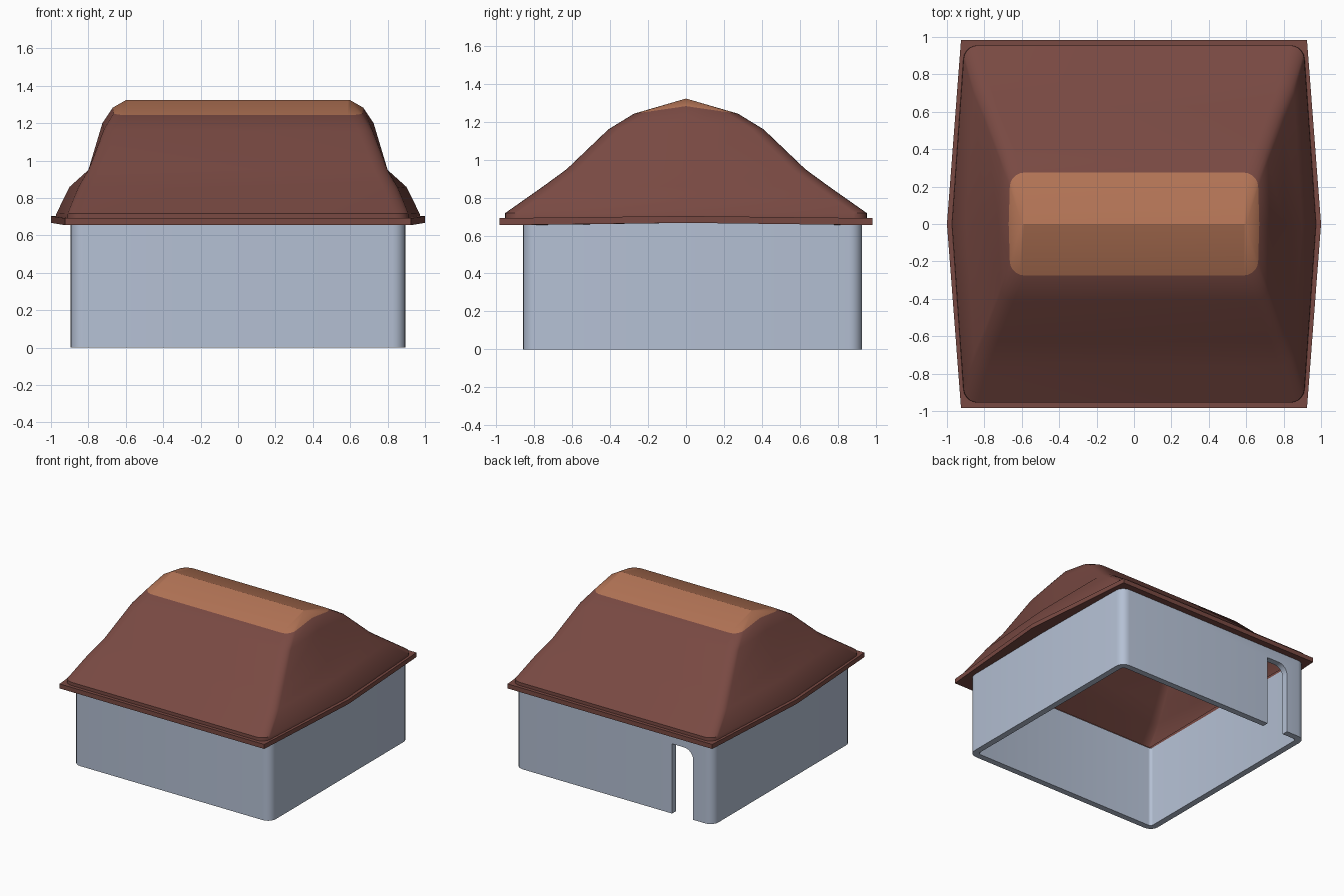
import bpy, bmesh, math
from math import pi, sin, cos

if "Cube" in bpy.data.objects:
    bpy.data.objects.remove(bpy.data.objects["Cube"])


def material(name, rgb):
    m = bpy.data.materials.new(name)
    m.diffuse_color = (*rgb, 1)
    m.use_nodes = True
    m.node_tree.nodes["Principled BSDF"].inputs["Base Color"].default_value = m.diffuse_color
    return m


WALL = material("pale blue plaster", (0.46, 0.53, 0.66))
ROOF = material("red brown roof", (0.19, 0.067, 0.055))
CAP = material("orange ridge", (0.44, 0.17, 0.09))


def ring(cx, cy, cz, mx, mz, r=0.0, seg=5, oy=0.0):
    """Rounded rectangle whose left and right sides bulge to (mx, mz) at y = 0."""
    pts = []
    for q in range(4):
        sx, sy = (1, -1, -1, 1)[q], (1, 1, -1, -1)[q]
        if q in (0, 2):
            pts.append((sx * mx, oy, mz))
        for i in range(seg + 1) if r else [0]:
            a = q * pi / 2 + (pi / 2 * i / seg if r else 0)
            x = sx * (cx - r) + r * cos(a) if r else sx * cx
            y = sy * (cy - r) + r * sin(a) if r else sy * cy
            k = 1 - abs(y) / cy
            pts.append((x + sx * (mx - cx) * k, y + oy, cz + (mz - cz) * k))
    return pts


def loft(name, loops, mats, cyclic=False, cap_from=None):
    bm = bmesh.new()
    rows = [[bm.verts.new(p) for p in loop] for loop in loops]
    n = len(rows[0])
    for k in range(len(rows) if cyclic else len(rows) - 1):
        a, b = rows[k], rows[(k + 1) % len(rows)]
        for i in range(n):
            j = (i + 1) % n
            f = bm.faces.new((a[i], a[j], b[j], b[i]))
            if cap_from is not None and k >= cap_from:
                f.material_index = 1
    bmesh.ops.remove_doubles(bm, verts=bm.verts, dist=0.0005)
    bmesh.ops.recalc_face_normals(bm, faces=bm.faces)
    me = bpy.data.meshes.new(name)
    bm.to_mesh(me)
    bm.free()
    for m in mats:
        me.materials.append(m)
    ob = bpy.data.objects.new(name, me)
    bpy.context.collection.objects.link(ob)
    return ob


def activate(ob):
    bpy.ops.object.select_all(action='DESELECT')
    ob.select_set(True)
    bpy.context.view_layer.objects.active = ob


def smooth(ob, angle=30):
    activate(ob)
    bpy.ops.object.shade_smooth_by_angle(angle=math.radians(angle))


# walls: hollow box, open above and below
def wall_ring(half, z, r):
    return ring(half, half, z, half, z, r, oy=0.035)


walls = loft("walls", [wall_ring(0.895, 0, 0.07), wall_ring(0.895, 0.67, 0.07),
                       wall_ring(0.845, 0.67, 0.025), wall_ring(0.845, 0, 0.025)],
             [WALL], cyclic=True)

# doorway in the back wall, top rounded on its outer side
x0, x1, top, r = -0.715, -0.525, 0.57, 0.08
outline = [(x0, -0.1), (x1, -0.1), (x1, top)]
outline += [(x0 + r - r * sin(a), top - r + r * cos(a))
            for a in (pi / 2 * i / 6 for i in range(7))]
bm = bmesh.new()
face = bm.faces.new([bm.verts.new((x, 0.75, z)) for x, z in outline])
ext = bmesh.ops.extrude_face_region(bm, geom=[face])
bmesh.ops.translate(bm, vec=(0, 0.4, 0),
                    verts=[v for v in ext["geom"] if isinstance(v, bmesh.types.BMVert)])
bmesh.ops.recalc_face_normals(bm, faces=bm.faces)
me = bpy.data.meshes.new("door_cutter")
bm.to_mesh(me)
bm.free()
me.materials.append(WALL)
cutter = bpy.data.objects.new("door_cutter", me)
bpy.context.collection.objects.link(cutter)
cutter.hide_render = True
mod = walls.modifiers.new("doorway", 'BOOLEAN')
mod.operation = 'DIFFERENCE'
mod.solver = 'EXACT'
mod.object = cutter
activate(walls)
bpy.ops.object.modifier_apply(modifier=mod.name)
bpy.data.objects.remove(cutter)
smooth(walls)

# eaves: thin frame, slightly pointed at the left and right
loft("eaves", [ring(0.925, 0.983, 0.655, 1.0, 0.667), ring(0.925, 0.983, 0.692, 1.0, 0.703),
               ring(0.85, 0.83, 0.692, 0.85, 0.703), ring(0.85, 0.83, 0.655, 0.85, 0.667)],
     [ROOF], cyclic=True)

# roof: flared hip shell, topped by a shallow orange ridge
levels = [
    (0.908, 0.955, 0.685, 0.975, 0.69, 0.07),
    (0.905, 0.955, 0.718, 0.972, 0.715, 0.07),
    (0.85, 0.76, 0.855, 0.90, 0.86, 0.07),
    (0.80, 0.63, 0.95, 0.80, 0.95, 0.07),
    (0.715, 0.41, 1.16, 0.725, 1.20, 0.07),
    (0.662, 0.275, 1.243, 0.67, 1.283, 0.075),
]
loops = [ring(*lv) for lv in levels]
loops.append([(max(-0.6, min(0.6, x)), 0, 1.323) for x, y, z in loops[-1]])
roof = loft("roof", loops, [ROOF, CAP], cap_from=len(levels) - 1)
sol = roof.modifiers.new("thickness", 'SOLIDIFY')
sol.thickness = 0.025
sol.offset = -1
activate(roof)
bpy.ops.object.modifier_apply(modifier=sol.name)
smooth(roof, 25)
